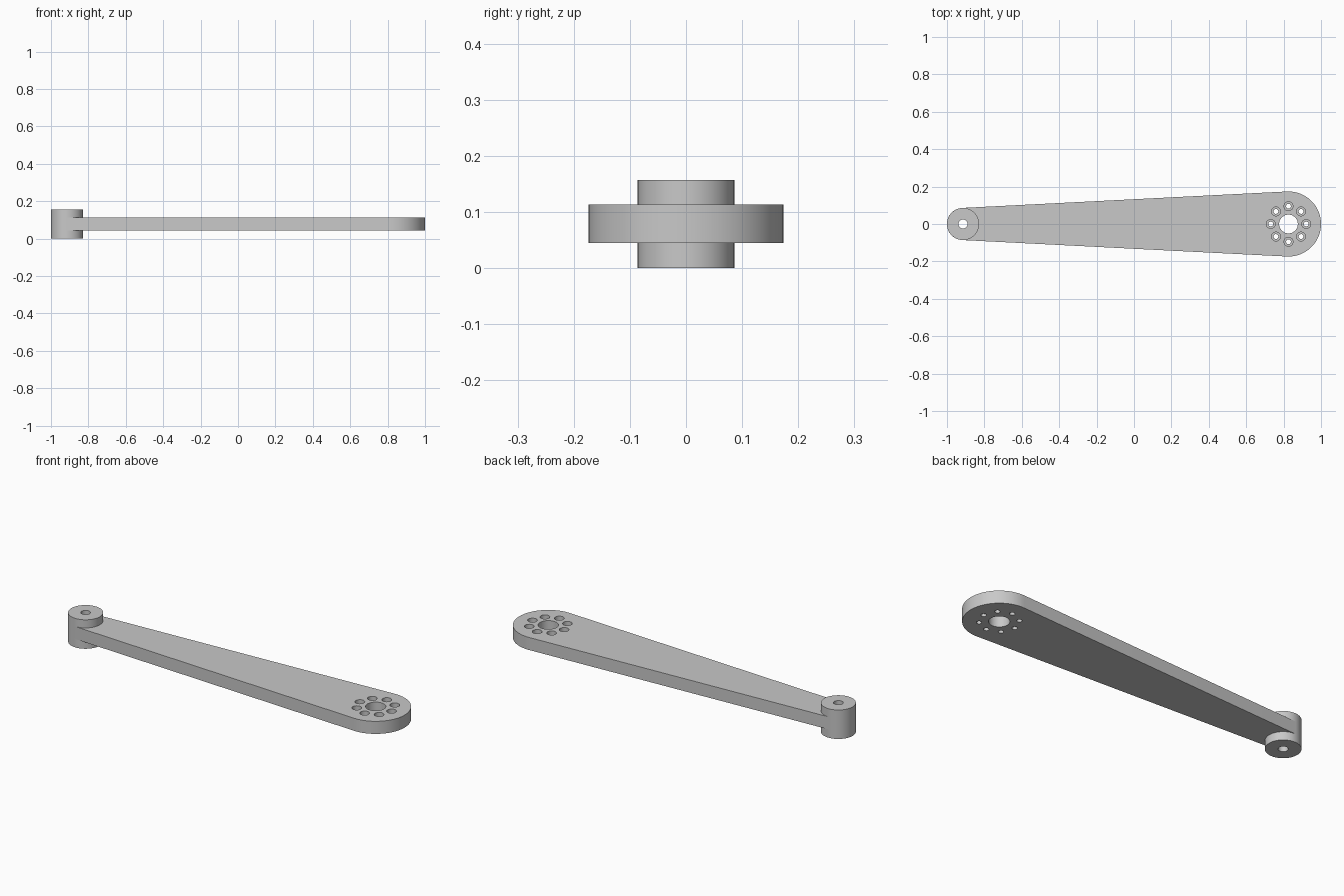
import bpy
import bmesh
from math import asin, cos, sin, pi, tau, radians

cube = bpy.data.objects.get("Cube")
if cube:
    bpy.data.objects.remove(cube, do_unlink=True)

# Main dimensions
HUB_X, HUB_R, PIN_R = -0.914, 0.086, 0.024
HEAD_X, HEAD_R, BORE_R = 0.826, 0.174, 0.05
ARM_LOW, ARM_HIGH, TOP = 0.045, 0.113, 0.157
BOLT_CIRCLE, SCREW_R, SINK_R, SINK_Z = 0.095, 0.013, 0.024, 0.073

grey = bpy.data.materials.new("light grey metal")
grey.use_nodes = True
colour = (0.58, 0.58, 0.58, 1)
grey.diffuse_color = colour
grey.node_tree.nodes["Principled BSDF"].inputs["Base Color"].default_value = colour


def make_object(name, bm):
    bmesh.ops.recalc_face_normals(bm, faces=bm.faces[:])
    mesh = bpy.data.meshes.new(name)
    bm.to_mesh(mesh)
    bm.free()
    mesh.materials.append(grey)
    obj = bpy.data.objects.new(name, mesh)
    bpy.context.collection.objects.link(obj)
    return obj


def lathe(name, profile, x, y=0, sides=64, ring=False):
    """Turn an (r, z) profile about a vertical axis; ring joins its ends, else caps them."""
    bm = bmesh.new()
    loops = [[bm.verts.new((x + r * cos(tau * i / sides), y + r * sin(tau * i / sides), z))
              for i in range(sides)] for r, z in profile]
    pairs = list(zip(loops, loops[1:]))
    if ring:
        pairs.append((loops[-1], loops[0]))
    else:
        bm.faces.new(loops[0])
        bm.faces.new(loops[-1])
    for a, b in pairs:
        for i in range(sides):
            j = (i + 1) % sides
            bm.faces.new((a[i], a[j], b[j], b[i]))
    return make_object(name, bm)


def smooth(obj):
    bpy.ops.object.select_all(action="DESELECT")
    obj.select_set(True)
    bpy.context.view_layer.objects.active = obj
    bpy.ops.object.shade_smooth_by_angle(angle=radians(30))


def cut(obj, cutter):
    mod = obj.modifiers.new("hole", "BOOLEAN")
    mod.operation = "DIFFERENCE"
    mod.solver = "EXACT"
    mod.object = cutter
    bpy.context.view_layer.objects.active = obj
    bpy.ops.object.modifier_apply(modifier=mod.name)
    bpy.data.objects.remove(cutter, do_unlink=True)


# Tapered arm: two end arcs joined by tangent sides
lean = pi / 2 + asin((HEAD_R - HUB_R) / (HEAD_X - HUB_X))
bm = bmesh.new()
outline = []
steps = 40
for x, r, start, end in ((HEAD_X, HEAD_R, -lean, lean), (HUB_X, HUB_R, lean, tau - lean)):
    for i in range(steps + 1):
        a = start + (end - start) * i / steps
        outline.append(bm.verts.new((x + r * cos(a), r * sin(a), ARM_LOW)))
base = bm.faces.new(outline)
top = bmesh.ops.extrude_face_region(bm, geom=[base], use_keep_orig=True)
bmesh.ops.translate(bm, vec=(0, 0, ARM_HIGH - ARM_LOW),
                    verts=[g for g in top["geom"] if isinstance(g, bmesh.types.BMVert)])
arm = make_object("tapered_arm", bm)

# Pin hole and large bore
for x, r in ((HUB_X, PIN_R), (HEAD_X, BORE_R)):
    cut(arm, lathe("bore_cutter", [(r, -0.1), (r, 0.3)], x))

# Ring of counterbored screw holes
for k in range(8):
    a = tau * k / 8
    steps_profile = [(SCREW_R, -0.1), (SCREW_R, SINK_Z), (SINK_R, SINK_Z), (SINK_R, 0.3)]
    cut(arm, lathe("screw_cutter", steps_profile, HEAD_X + BOLT_CIRCLE * cos(a),
                   BOLT_CIRCLE * sin(a), sides=32))
smooth(arm)

# Bosses above and below the narrow end
for name, low, high in (("lower_boss", 0, ARM_LOW), ("upper_boss", ARM_HIGH, TOP)):
    smooth(lathe(name, [(PIN_R, low), (HUB_R, low), (HUB_R, high), (PIN_R, high)],
                 HUB_X, ring=True))
